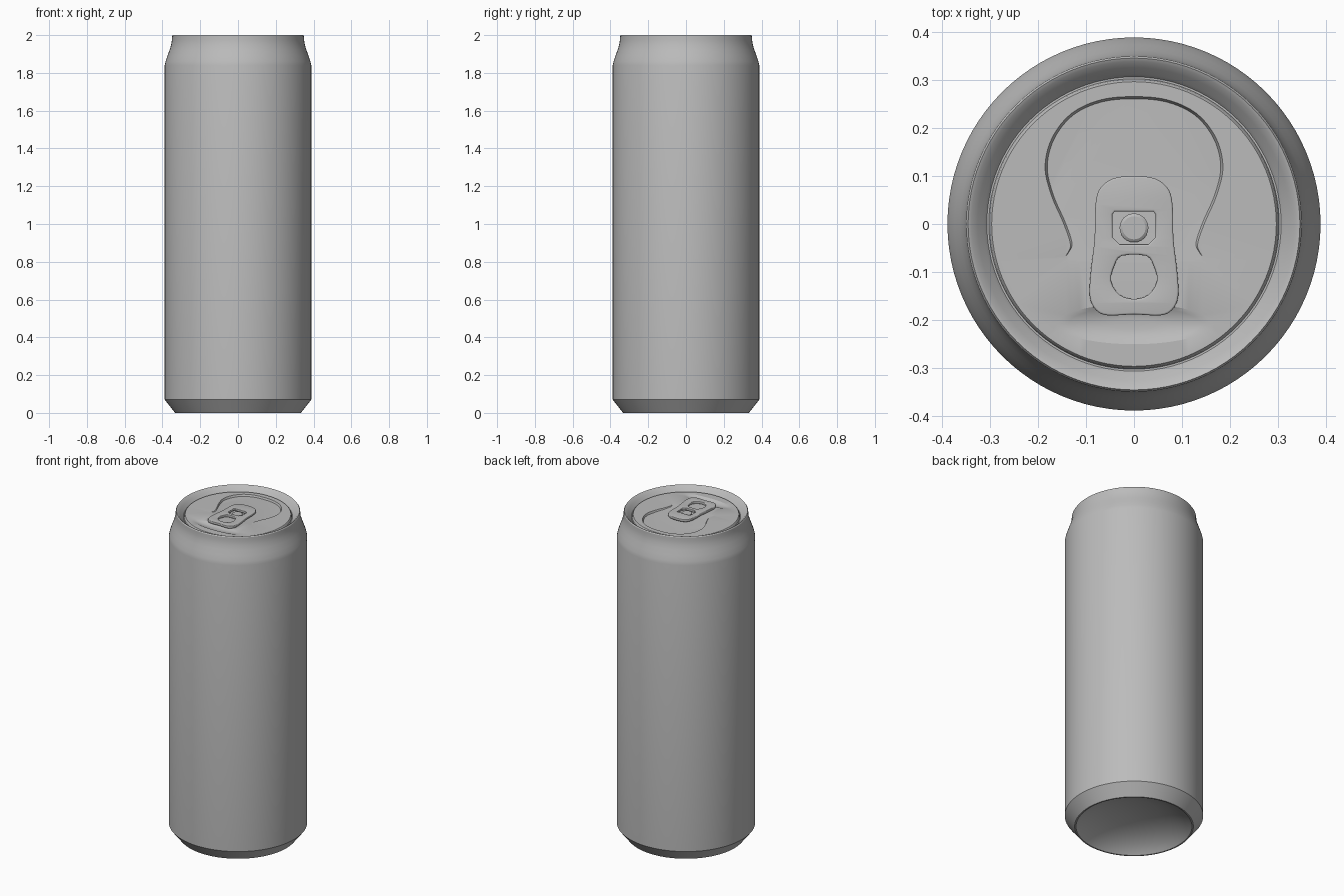
import bpy, bmesh, math
from mathutils import Vector

if "Cube" in bpy.data.objects:
    bpy.data.objects.remove(bpy.data.objects["Cube"])

SIDES = 96
LID_Z = 1.977
LID_R = 0.296

metal = bpy.data.materials.new("grey_metal")
metal.use_nodes = True
grey = (0.5, 0.5, 0.5, 1)
metal.diffuse_color = grey
metal.node_tree.nodes["Principled BSDF"].inputs["Base Color"].default_value = grey


def finish(name, bm, angle=30):
    bmesh.ops.recalc_face_normals(bm, faces=bm.faces)
    mesh = bpy.data.meshes.new(name)
    bm.to_mesh(mesh)
    bm.free()
    ob = bpy.data.objects.new(name, mesh)
    bpy.context.collection.objects.link(ob)
    mesh.materials.append(metal)
    bpy.ops.object.select_all(action="DESELECT")
    ob.select_set(True)
    bpy.context.view_layer.objects.active = ob
    bpy.ops.object.shade_smooth_by_angle(angle=math.radians(angle))
    return ob


def ellipse(rx, ry, n, cy=0):
    return [(rx * math.cos(math.tau * i / n), cy + ry * math.sin(math.tau * i / n))
            for i in range(n)]


def smooth_loop(points, steps=6):
    """Closed Catmull-Rom loop through the given points."""
    pts = [Vector(p) for p in points]
    out = []
    for i in range(len(pts)):
        a, b, c, d = (pts[(i + k) % len(pts)] for k in (-1, 0, 1, 2))
        for s in range(steps):
            t = s / steps
            out.append(0.5 * (2 * b + (c - a) * t + (2 * a - 5 * b + 4 * c - d) * t * t
                              + (3 * b - a - 3 * c + d) * t ** 3))
    return out


def mirrored(half):
    """Close a right-hand outline across the centre line."""
    return half + [(-x, y) for x, y in reversed(half) if abs(x) > 1e-6]


def ring(bm, pts, z):
    return [bm.verts.new((p[0], p[1], z(p) if callable(z) else z)) for p in pts]


def loop_edges(bm, vs):
    return [bm.edges.new((vs[i], vs[(i + 1) % len(vs)])) for i in range(len(vs))]


def bridge(bm, a, b):
    n = len(a)
    for i in range(n):
        bm.faces.new((a[i], a[(i + 1) % n], b[(i + 1) % n], b[i]))


# Can shell: domed base, chamfer, wall, shoulder, rim and lid groove
profile = [(0.06, 0.098), (0.14, 0.088), (0.21, 0.069), (0.27, 0.042), (0.31, 0.014),
           (0.325, 0), (0.333, 0), (0.388, 0.07), (0.388, 1.84), (0.383, 1.862),
           (0.373, 1.892), (0.362, 1.922), (0.354, 1.948), (0.35, 1.972),
           (0.349, 1.994), (0.345, 2), (0.338, 1.997), (0.325, 1.982),
           (0.312, 1.97), (0.306, 1.962), (0.302, 1.962), (0.30, 1.972),
           (LID_R, LID_Z)]
bm = bmesh.new()
rings = [ring(bm, ellipse(r, r, SIDES), z) for r, z in profile]
for a, b in zip(rings, rings[1:]):
    bridge(bm, a, b)
hub = bm.verts.new((0, 0, 0.101))
for i in range(SIDES):
    bm.faces.new((hub, rings[0][i], rings[0][(i + 1) % SIDES]))
finish("can_body", bm)

# Lid panel with a pressed teardrop and a finger well
teardrop = smooth_loop(mirrored([
    (0, 0.265), (0.07, 0.258), (0.13, 0.23), (0.17, 0.18), (0.185, 0.12),
    (0.172, 0.06), (0.146, 0), (0.132, -0.045), (0.14, -0.075), (0.07, -0.08)]))


def floor(p):
    return LID_Z - 0.011 * min(1, max(0, (p[1] + 0.08) / 0.15))


bm = bmesh.new()
outer = ring(bm, ellipse(LID_R, LID_R, SIDES), LID_Z)
drop = ring(bm, teardrop, LID_Z)
well = [ring(bm, ellipse(0.16 * s, 0.042 * s, 40, -0.208), LID_Z - d)
        for s, d in ((1, 0), (0.85, 0.004), (0.6, 0.010), (0.3, 0.013))]
edges = loop_edges(bm, outer) + loop_edges(bm, drop) + loop_edges(bm, well[0])
bmesh.ops.triangle_fill(bm, edges=edges, use_beauty=True, normal=(0, 0, 1))
for a, b in zip(well, well[1:]):
    bridge(bm, a, b)
bm.faces.new(well[-1])
inner = ring(bm, [(p[0] * 0.975, 0.08 + (p[1] - 0.08) * 0.975) for p in teardrop], floor)
bridge(bm, drop, inner)
bmesh.ops.triangulate(bm, faces=[bm.faces.new(inner)])
bmesh.ops.remove_doubles(bm, verts=bm.verts, dist=1e-5)
finish("lid_panel", bm, 25)

# Pull tab: plate with a rivet window and a finger hole
tab_outline = smooth_loop(mirrored([
    (0, 0.1), (0.045, 0.094), (0.073, 0.07), (0.081, 0.03), (0.082, -0.03),
    (0.09, -0.10), (0.092, -0.15), (0.08, -0.178), (0.055, -0.19), (0, -0.188)]), 4)
window = mirrored([(0.04, 0.026), (0.045, 0.02), (0.045, -0.027), (0.03, -0.042)])
finger_hole = smooth_loop(mirrored([
    (0.025, -0.066), (0.04, -0.085), (0.048, -0.118), (0.03, -0.147), (0, -0.156)]), 3)
curve = bpy.data.curves.new("pull_tab_outline", "CURVE")
curve.dimensions = "2D"
curve.fill_mode = "BOTH"
curve.extrude = 0.004
curve.bevel_depth = 0.004
curve.bevel_resolution = 2
curve.offset = -0.004
for pts in (tab_outline, window, finger_hole):
    spline = curve.splines.new("POLY")
    spline.points.add(len(pts) - 1)
    for sp, p in zip(spline.points, pts):
        sp.co = (p[0], p[1], 0, 1)
    spline.use_cyclic_u = True
helper = bpy.data.objects.new("pull_tab_helper", curve)
bpy.context.collection.objects.link(helper)
bpy.context.view_layer.update()
shape = helper.evaluated_get(bpy.context.evaluated_depsgraph_get()).to_mesh()
bm = bmesh.new()
bm.from_mesh(shape)
bpy.data.objects.remove(helper)
bmesh.ops.remove_doubles(bm, verts=bm.verts, dist=1e-5)
bmesh.ops.translate(bm, verts=bm.verts, vec=(0, 0, LID_Z + 0.007))
finish("pull_tab", bm, 40)

# Rivet tongue inside the tab window
bm = bmesh.new()
rows = [ring(bm, ellipse(r, r, 24, -0.008), LID_Z + z)
        for r, z in ((0.03, -0.012), (0.03, 0.004), (0.024, 0.008))]
for a, b in zip(rows, rows[1:]):
    bridge(bm, a, b)
bm.faces.new(rows[-1])
finish("rivet", bm)
